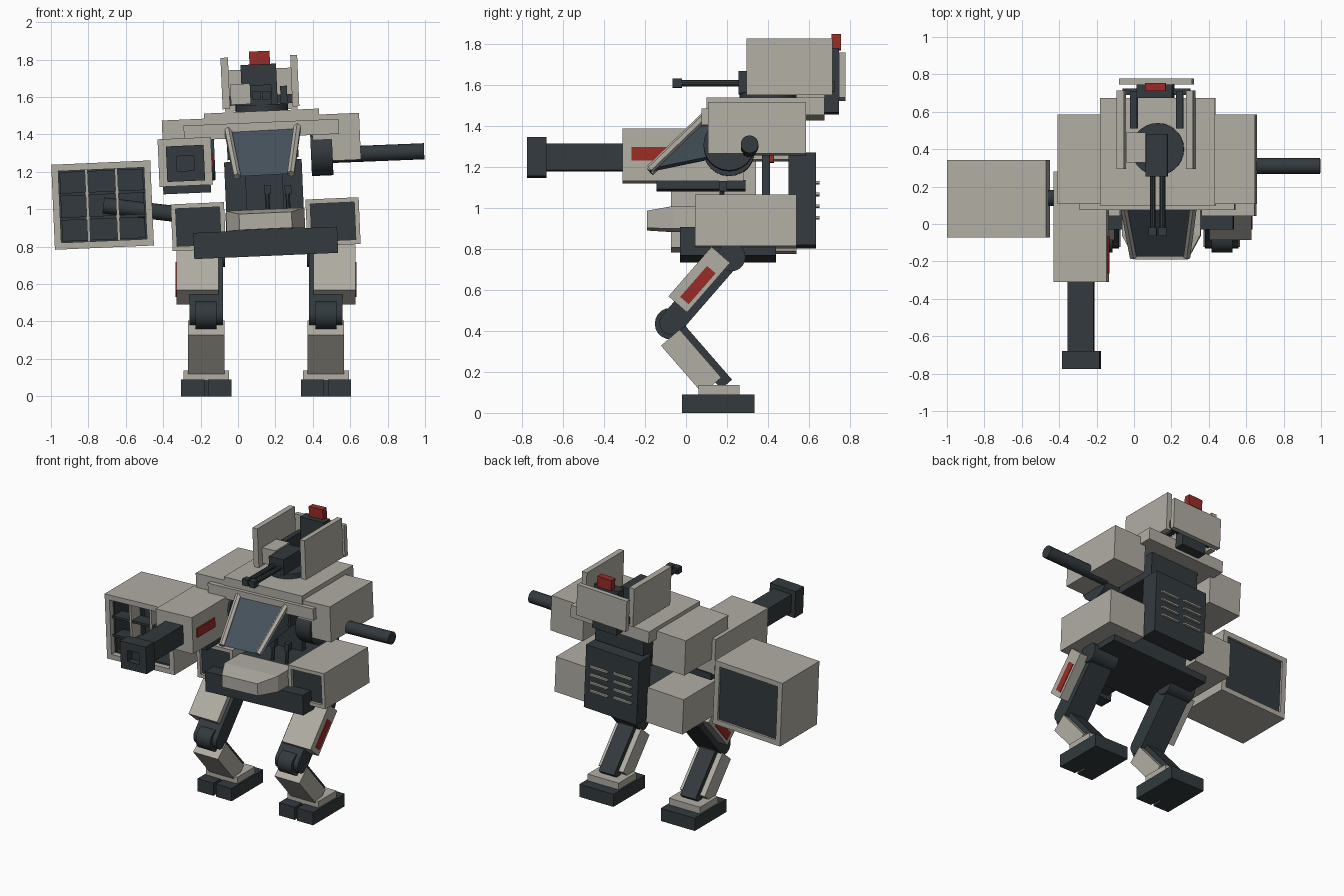
import bpy, bmesh, math
from mathutils import Vector

if "Cube" in bpy.data.objects:
    bpy.data.objects.remove(bpy.data.objects["Cube"])

ROLL = math.radians(-2.5)          # the whole upper body leans slightly
CX = 0.15                          # leg symmetry plane


def material(name, rgb):
    m = bpy.data.materials.new(name)
    m.diffuse_color = (*rgb, 1)
    m.use_nodes = True
    m.node_tree.nodes["Principled BSDF"].inputs["Base Color"].default_value = m.diffuse_color
    return m


ARMOUR = material("armour", (0.44, 0.42, 0.37))
DARK = material("dark_metal", (0.032, 0.042, 0.047))
RED = material("red_paint", (0.32, 0.025, 0.02))
GLASS = material("glass", (0.06, 0.085, 0.105))


def finish(name, bm, loc, rot, *mats):
    bmesh.ops.recalc_face_normals(bm, faces=bm.faces)
    me = bpy.data.meshes.new(name)
    bm.to_mesh(me)
    bm.free()
    ob = bpy.data.objects.new(name, me)
    bpy.context.collection.objects.link(ob)
    ob.location, ob.rotation_euler = loc, rot
    for m in mats:
        me.materials.append(m)
    return ob


def box(name, loc, size, mat=ARMOUR, rot=(0, ROLL, 0), inset=0, depth=0.02):
    """Box; with inset > 0 the front face gets a recessed dark panel."""
    bm = bmesh.new()
    bmesh.ops.create_cube(bm, size=1)
    bmesh.ops.scale(bm, vec=size, verts=bm.verts)
    if inset:
        front = min(bm.faces, key=lambda f: f.calc_center_median().y)
        bmesh.ops.inset_region(bm, faces=[front], thickness=inset)
        ext = bmesh.ops.extrude_discrete_faces(bm, faces=[front])["faces"]
        for f in ext:
            f.material_index = 1
            bmesh.ops.translate(bm, vec=(0, depth, 0), verts=f.verts)
    return finish(name, bm, loc, rot, mat, DARK)


def span(name, x, y, z, mat=ARMOUR, **kw):
    """Box given by its x, y and z ranges."""
    r = (x, y, z)
    return box(name, [(a + b) / 2 for a, b in r], [b - a for a, b in r], mat, **kw)


def rod(name, p, q, radius, mat=DARK, sides=20):
    p, q = Vector(p), Vector(q)
    bm = bmesh.new()
    bmesh.ops.create_cone(bm, cap_ends=True, segments=sides, radius1=radius,
                          radius2=radius, depth=(q - p).length)
    ob = finish(name, bm, (p + q) / 2, (q - p).to_track_quat('Z', 'Y').to_euler(), mat)
    if sides > 8:
        bpy.context.view_layer.objects.active = ob
        ob.select_set(True)
        bpy.ops.object.shade_smooth_by_angle()
        ob.select_set(False)
    return ob


def hull(name, pts, mat, loc=(0, 0, 0), rot=(0, 0, 0)):
    bm = bmesh.new()
    for p in pts:
        bm.verts.new(p)
    bmesh.ops.convex_hull(bm, input=bm.verts)
    bmesh.ops.dissolve_limit(bm, angle_limit=0.03, verts=bm.verts, edges=bm.edges)
    return finish(name, bm, loc, rot, mat)


# Legs
T = math.radians(41)
for side, s in (("left", -1), ("right", 1)):
    def leg(part, off, y, z, size, mat=ARMOUR, a=0):
        return box(f"{side}_{part}", (CX + s * off, y, z), size, mat, (a, 0, 0))

    leg("heel", 0.32, 0.2, 0.045, (0.268, 0.27, 0.09), DARK)
    for t in (-1, 1):
        leg("toe", 0.32 + t * 0.072, 0.03, 0.045, (0.124, 0.1, 0.09), DARK)
    leg("ankle", 0.32, 0.16, 0.112, (0.245, 0.2, 0.05))
    leg("shin", 0.32, 0.025, 0.25, (0.195, 0.12, 0.31), a=T)
    leg("shin_strut", 0.32, 0.08, 0.275, (0.12, 0.07, 0.36), DARK, T)
    leg("thigh_armour", 0.367, 0.065, 0.65, (0.225, 0.12, 0.32), a=-T)
    leg("thigh_core", 0.32, 0.08, 0.61, (0.18, 0.12, 0.42), DARK, -T)
    leg("thigh_stripe", 0.478, 0.058, 0.623, (0.012, 0.055, 0.2), RED, -T)
    x = CX + s * 0.32
    rod(f"{side}_knee", (x - 0.09, -0.07, 0.44), (x + 0.09, -0.07, 0.44), 0.06)
    rod(f"{side}_knee_cap", (x - 0.056, -0.075, 0.435), (x + 0.056, -0.075, 0.435), 0.077)
    rod(f"{side}_hip_joint", (x - 0.1, 0.22, 0.76), (x + 0.1, 0.22, 0.76), 0.07)

# Hips and lower hull
box("hip_plate", (0.148, 0.205, 0.82), (0.77, 0.47, 0.14), DARK)
box("right_hip_pod", (0.508, 0.292, 0.933), (0.285, 0.496, 0.25), inset=0.035)
box("left_hip_pod", (-0.212, 0.292, 0.907), (0.285, 0.496, 0.25), inset=0.035)
box("lower_core", (0.145, 0.3, 0.93), (0.42, 0.42, 0.12), DARK)
nose = [(sx * w, y, z) for sx in (-1, 1) for w, y, zs in
        ((0.21, 0.12, (-0.055, 0.055)), (0.21, -0.06, (-0.055, 0.055)), (0.14, -0.19, (-0.05, 0.035)))
        for z in zs]
hull("nose", nose, ARMOUR, (0.147, 0, 0.945), (0, ROLL, 0))

# Backpack with cooling fins, spine and control sticks
span("backpack", (-0.065, 0.35), (0.5, 0.635), (0.81, 1.26), DARK)
for i in range(4):
    for x in (0.05, 0.235):
        span("cooling_fin", (x - 0.07, x + 0.07), (0.63, 0.65),
             (0.945 + i * 0.057, 0.957 + i * 0.057), ARMOUR)
span("spine", (0.04, 0.24), (0.37, 0.41), (0.98, 1.3), DARK)
span("red_valve", (0.09, 0.19), (0.375, 0.43), (1.22, 1.27), RED)
for x in (0.16, 0.27):
    rod("control_stick", (x, 0.16, 0.98), (x - 0.005, 0.18, 1.1), 0.012, sides=8)
    span("stick_grip", (x - 0.02, x + 0.015), (0.16, 0.2), (1.08, 1.13), DARK)

# Upper torso and shoulders
span("upper_core", (-0.06, 0.32), (0.13, 0.56), (1.27, 1.46), DARK)
span("top_slab", (-0.18, 0.435), (0.1, 0.675), (1.44, 1.525))
span("collar", (-0.29, 0.54), (0.075, 0.2), (1.385, 1.465))
box("right_shoulder", (0.525, 0.346, 1.385), (0.255, 0.478, 0.25))
box("left_shoulder", (-0.275, 0.346, 1.355), (0.255, 0.478, 0.25))
rod("right_shoulder_joint", (0.39, 0.21, 1.302), (0.505, 0.21, 1.307), 0.125, sides=24)
rod("left_shoulder_joint", (-0.24, 0.21, 1.275), (-0.125, 0.21, 1.28), 0.125, sides=24)
rod("right_arm_stub", (0.5, 0.31, 1.29), (0.995, 0.31, 1.31), 0.043)

# Cockpit
TL, TR = (-0.055, 0.09, 1.425), (0.318, 0.09, 1.445)
BL, BR = (-0.005, -0.175, 1.175), (0.283, -0.175, 1.19)
hull("cockpit_glass", [TL, TR, BL, BR, (-0.03, 0.14, 1.24), (0.3, 0.14, 1.255),
                       (-0.055, 0.14, 1.425), (0.318, 0.14, 1.445)], GLASS)
for a, b in ((TL, BL), (TR, BR)):
    rod("cockpit_frame", a, b, 0.021, ARMOUR, 6)

# Gun arm
span("gun_pod", (-0.425, -0.14), (-0.31, 0.28), (1.125, 1.38))
span("pod_rail", (-0.4, -0.145), (-0.145, 0.29), (1.085, 1.13), DARK)
span("pod_stripe", (-0.15, -0.133), (-0.265, -0.065), (1.23, 1.295), RED)
span("gun_barrel", (-0.352, -0.213), (-0.7, -0.3), (1.18, 1.31), DARK)
span("gun_muzzle", (-0.382, -0.18), (-0.775, -0.68), (1.15, 1.34), DARK, inset=0.078, depth=0.05)

# Missile launcher: hollow housing, dividers and back panel
C = Vector((-0.724, 0.135, 1.022))
W, D, H, t = 0.53, 0.415, 0.455, 0.036
ct, st = math.cos(ROLL), math.sin(ROLL)


def rack(name, x, y, z, size, mat=ARMOUR):
    box(name, C + Vector((x * ct + z * st, y, z * ct - x * st)), size, mat)


for s in (-1, 1):
    rack("launcher_side", s * (W - t) / 2, 0, 0, (t, D, H))
    rack("launcher_cover", 0, 0, s * (H - t) / 2, (W - 2 * t, D, t))
    rack("launcher_upright", s * 0.08, -0.14, 0, (0.016, 0.1, H - 2 * t))
    rack("launcher_shelf", 0, -0.135, s * 0.065, (W - 2 * t, 0.1, 0.016), DARK)
    rack("launcher_lining", s * (W / 2 - t - 0.004), 0.01, 0, (0.01, D - 0.06, H - 2 * t), DARK)
    rack("launcher_lining", 0, 0.01, s * (H / 2 - t - 0.004), (W - 2 * t, D - 0.06, 0.01), DARK)
rack("launcher_back", 0, D / 2 - 0.03, 0, (W - 2 * t, 0.03, H - 2 * t), DARK)
rod("launcher_arm", (-0.72, 0.14, 1.02), (-0.25, 0.14, 0.965), 0.043)

# Roof turret
rod("turret_ring", (0.128, 0.4, 1.51), (0.126, 0.4, 1.56), 0.14, sides=28)
span("turret_gun", (0.065, 0.18), (0.255, 0.48), (1.555, 1.665), DARK)
for x in (0.1, 0.152):
    rod("turret_barrel", (x, 0.26, 1.607), (x, -0.05, 1.607), 0.016, sides=10)
    span("barrel_tip", (x - 0.022, x + 0.022), (-0.065, -0.02), (1.585, 1.63), DARK)
span("ammo_box", (-0.04, 0.065), (0.33, 0.49), (1.56, 1.67))
span("left_shield", (-0.088, -0.048), (0.295, 0.715), (1.535, 1.81))
span("right_shield", (0.285, 0.322), (0.295, 0.715), (1.55, 1.825))
span("rear_shield", (-0.075, 0.315), (0.745, 0.778), (1.53, 1.75))
span("turret_back", (0.02, 0.21), (0.675, 0.745), (1.46, 1.775), DARK)
span("shield_strut", (-0.06, 0.3), (0.69, 0.725), (1.56, 1.61), DARK)
for x in (0.0, 0.245):
    span("turret_arm", (x - 0.018, x + 0.018), (0.51, 0.71), (1.56, 1.66), DARK)
span("red_beacon", (0.06, 0.17), (0.71, 0.755), (1.77, 1.845), RED)
